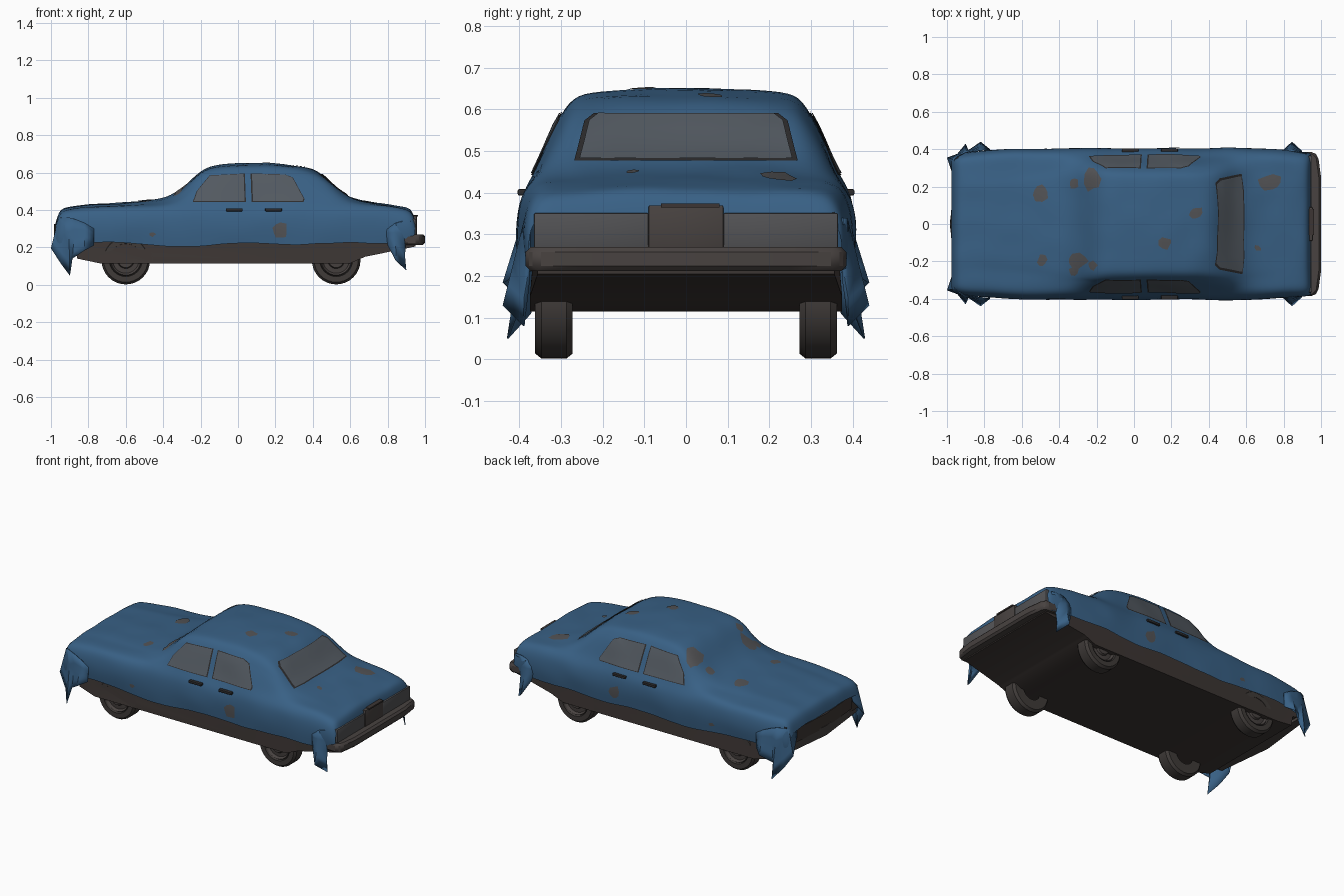
import bpy, bmesh, math, random
from mathutils import Vector, noise
from mathutils.bvhtree import BVHTree

if "Cube" in bpy.data.objects:
    bpy.data.objects.remove(bpy.data.objects["Cube"])

random.seed(4)


def material(name, r, g, b):
    m = bpy.data.materials.new(name)
    m.diffuse_color = (r, g, b, 1)
    m.use_nodes = True
    m.node_tree.nodes["Principled BSDF"].inputs["Base Color"].default_value = m.diffuse_color
    return m


BLUE = material("cover_blue", 0.04, 0.118, 0.235)
DARK = material("body_brown", 0.045, 0.036, 0.033)
TYRE = material("tyre_dark", 0.05, 0.043, 0.04)
RIM = material("rim_brown", 0.065, 0.055, 0.052)
GLASS = material("glass_grey", 0.085, 0.1, 0.118)
GREY = material("torn_grey", 0.085, 0.085, 0.09)
FRAME = material("frame_black", 0.025, 0.024, 0.025)


def finish(name, bm, mat, angle=40, recalc=True):
    if recalc:
        bmesh.ops.recalc_face_normals(bm, faces=bm.faces)
    me = bpy.data.meshes.new(name)
    bm.to_mesh(me)
    bm.free()
    me.materials.append(mat)
    ob = bpy.data.objects.new(name, me)
    bpy.context.collection.objects.link(ob)
    bpy.ops.object.select_all(action='DESELECT')
    ob.select_set(True)
    bpy.context.view_layer.objects.active = ob
    bpy.ops.object.shade_smooth_by_angle(angle=math.radians(angle))
    return ob


def bake(ob):
    # replace the mesh by its modified result
    bpy.context.view_layer.update()
    dg = bpy.context.evaluated_depsgraph_get()
    me = bpy.data.meshes.new_from_object(ob.evaluated_get(dg))
    ob.modifiers.clear()
    ob.data = me


def box(name, lo, hi, mat, bevel=0.0):
    bm = bmesh.new()
    bmesh.ops.create_cube(bm, size=1)
    for v in bm.verts:
        v.co = Vector([(a + b) / 2 + c * (b - a) for a, b, c in zip(lo, hi, v.co)])
    if bevel:
        bmesh.ops.bevel(bm, geom=bm.edges[:], offset=bevel, segments=2, affect='EDGES', profile=0.5)
    return finish(name, bm, mat)


def prism(name, pts, axis, lo, hi, mat):
    # extrude a flat outline along y or z
    bm = bmesh.new()
    put = (lambda a, b, t: (a, t, b)) if axis == 'y' else (lambda a, b, t: (a, b, t))
    r0 = [bm.verts.new(put(a, b, lo)) for a, b in pts]
    r1 = [bm.verts.new(put(a, b, hi)) for a, b in pts]
    bm.faces.new(r0)
    bm.faces.new(r1)
    for i in range(len(pts)):
        j = (i + 1) % len(pts)
        bm.faces.new((r0[i], r0[j], r1[j], r1[i]))
    return finish(name, bm, mat, 30)


# Fabric cover: x, half width, shoulder z, shoulder y, roof edge y, roof edge z, centre z
STATIONS = [
    (-.975, .345, .32, .33, .20, .33, .33), (-.955, .365, .385, .34, .22, .40, .405),
    (-.90, .38, .405, .355, .23, .415, .422), (-.70, .395, .415, .367, .24, .422, .437),
    (-.45, .40, .42, .37, .27, .435, .452), (-.36, .40, .425, .37, .29, .45, .477),
    (-.27, .40, .43, .365, .295, .51, .54), (-.18, .40, .437, .362, .285, .612, .638),
    (-.05, .40, .44, .362, .28, .625, .65), (.15, .40, .44, .362, .28, .625, .652),
    (.32, .40, .44, .362, .277, .62, .64), (.42, .40, .44, .362, .277, .592, .617),
    (.50, .405, .44, .362, .285, .527, .545), (.58, .405, .435, .362, .285, .457, .467),
    (.72, .395, .425, .36, .27, .43, .44), (.88, .385, .405, .355, .25, .415, .42),
    (.93, .378, .39, .345, .24, .40, .405), (.945, .37, .35, .34, .24, .345, .345)]
WHEEL_X = (-.6, .525)

bm = bmesh.new()
rows = []
for x, w, zs, ys, yt, zt, zc in STATIONS:
    zb = .215 + .01 * math.sin(x * 9 + 1) + sum(.015 for k in WHEEL_X if abs(x - k) < .12)
    half = [(w, zb), (w + .008, zb + .4 * (zs - zb)), (w - .003, zb + .8 * (zs - zb)), (ys, zs),
            (ys * .55 + yt * .45, zs * .45 + zt * .55), (yt, zt), (yt * .85, zt * .4 + zc * .6),
            (yt * .45, zc - .003)]
    full = half + [(0, zc)] + [(-y, z) for y, z in reversed(half)]
    rows.append([bm.verts.new((x, y, z)) for y, z in full])
for a, b in zip(rows, rows[1:]):
    for i in range(len(a) - 1):
        bm.faces.new((a[i], a[i + 1], b[i + 1], b[i]))
cover = finish("fabric_cover", bm, BLUE, 60)
cover.modifiers.new("smooth", 'SUBSURF').levels = 2
bake(cover)
for v in cover.data.vertices:  # gentle wrinkles
    v.co.z += noise.noise(v.co * 7) * .006
    v.co.y += noise.noise(v.co * 6 + Vector((5, 0, 0))) * .006 * (1 if abs(v.co.y) > .3 else 0)
bpy.context.view_layer.update()
tree = BVHTree.FromObject(cover, bpy.context.evaluated_depsgraph_get())


def patch(name, pts, view, mat, lift):
    # lay a flat outline onto the cover, seen from view: top, rear, left or right
    place, ray = {
        'top': (lambda a, b: (a, b, 2), (0, 0, -1)), 'rear': (lambda a, b: (2, a, b), (-1, 0, 0)),
        'right': (lambda a, b: (a, -2, b), (0, 1, 0)), 'left': (lambda a, b: (a, 2, b), (0, -1, 0))}[view]
    bm = bmesh.new()
    bm.faces.new([bm.verts.new(place(a, b)) for a, b in pts])
    bmesh.ops.triangulate(bm, faces=bm.faces[:])
    bmesh.ops.subdivide_edges(bm, edges=bm.edges[:], cuts=5, use_grid_fill=True)
    bmesh.ops.triangulate(bm, faces=bm.faces[:])
    d = Vector(ray)
    for v in bm.verts[:]:
        hit, n, _, _ = tree.ray_cast(v.co, d)
        if hit is None:
            bm.verts.remove(v)
        else:
            v.co = hit + (n if n.dot(d) < 0 else -n) * lift
    for f in bm.faces:
        f.normal_update()
        if f.normal.dot(d) > 0:
            f.normal_flip()
    return finish(name, bm, mat, 40, False)


def grow(pts, s):
    cx, cy = (sum(p[i] for p in pts) / len(pts) for i in (0, 1))
    return [(cx + (a - cx) * s, cy + (b - cy) * s) for a, b in pts]


# Windows with dark frames
FRONT_WIN = [(-.235, .445), (-.215, .50), (-.15, .58), (.03, .59), (.035, .445)]
BACK_WIN = [(.08, .445), (.075, .59), (.25, .585), (.29, .57), (.35, .46), (.345, .445)]
REAR_WIN = [(-.255, .478), (-.232, .57), (-.21, .587), (.21, .587), (.232, .57), (.255, .478)]
panes = [(n + s, p, s) for s in ('left', 'right')
         for n, p in (("front_window_", FRONT_WIN), ("back_window_", BACK_WIN))]
for n, p, s in panes + [("rear_window", REAR_WIN, 'rear')]:
    patch(n + "_frame", grow(p, 1.05), s, FRAME, .003)
    patch(n, p, s, GLASS, .006)

# Tears in the cover: centre, size, squash
TEARS = [(-.5, .17, .05, 1), (-.32, .22, .03, 1), (-.22, .24, .045, 1.6), (-.49, -.19, .028, 1.3),
         (-.30, -.2, .055, .8), (-.32, -.25, .03, 1), (-.22, -.22, .025, 1.2), (.33, .06, .038, 1),
         (.17, -.1, .038, .9), (.73, .22, .065, .7), (.66, -.13, .022, .8)]
SIDE_TEARS = [(.22, .29, .045, 1.1), (-.46, .27, .02, .7)]
for view, items in (('top', TEARS), ('left', SIDE_TEARS), ('right', SIDE_TEARS)):
    for cx, cy, r, q in items:
        ring = [(k * math.tau / 9, r * random.uniform(.65, 1.15)) for k in range(9)]
        patch("tear_" + view, [(cx + s * math.cos(a), cy + s * q * math.sin(a)) for a, s in ring],
              view, GREY, .003)

# Hanging cloth corners: top edge point, then bottom edge point
FRONT_DRAPE = [(-.968, .27, .33, -.975, .28, .29), (-.962, .345, .35, -1.0, .355, .195),
               (-.94, .365, .36, -.945, .375, .11), (-.905, .382, .36, -.90, .43, .05),
               (-.87, .388, .35, -.885, .395, .14), (-.82, .395, .33, -.82, .44, .185),
               (-.77, .398, .30, -.77, .40, .21)]
REAR_DRAPE = [(.79, .393, .30, .80, .398, .21), (.84, .39, .33, .845, .44, .13),
              (.875, .387, .34, .90, .39, .08), (.925, .378, .34, .885, .375, .19)]
for name, drape in (("front_drape", FRONT_DRAPE), ("rear_drape", REAR_DRAPE)):
    for s in (-1, 1):
        bm = bmesh.new()
        cols = []
        for ax, ay, az, bx, by, bz in drape:
            a, b = Vector((ax, s * ay, az)), Vector((bx, s * by, bz))
            cols.append([bm.verts.new(a.lerp(b, t / 4)) for t in range(5)])
        for c, d in zip(cols, cols[1:]):
            for i in range(4):
                bm.faces.new((c[i], d[i], d[i + 1], c[i + 1]))
        ob = finish(name, bm, BLUE, 50)
        ob.modifiers.new("cloth", 'SOLIDIFY').thickness = .004

# Lower body with wheel arches
SIDE = [(-.95, .36), (-.955, .22), (-.87, .2), (-.86, .14), (-.74, .115), (.60, .115),
        (.68, .15), (.95, .205), (.95, .27), (.942, .35), (.90, .37), (-.90, .37)]
body = prism("lower_body", SIDE, 'y', -.375, .375, DARK)
for v in body.data.vertices:
    if abs(v.co.x) > .85:
        v.co.y *= .95
    elif v.co.z > .3:
        v.co.y *= .9
for x in WHEEL_X:
    for s in (-1, 1):
        bm = bmesh.new()
        bmesh.ops.create_cone(bm, cap_ends=True, segments=32, radius1=.145, radius2=.145, depth=.25)
        for v in bm.verts:
            v.co = Vector((x + v.co.x, s * .375 + v.co.z, .13 + v.co.y))
        cutter = finish("arch_cutter", bm, DARK)
        cutter.hide_render = True
        mod = body.modifiers.new("arch", 'BOOLEAN')
        mod.object, mod.solver = cutter, 'EXACT'
        bake(body)
        bpy.data.objects.remove(cutter)

# Wheels, turned from a profile of radius and depth
TYRE_P = [(.06, -.045), (.118, -.045), (.13, -.03), (.13, .03), (.118, .045), (.088, .045), (.085, .03)]
RIM_P = [(.086, .03), (.08, .04), (.07, .025), (.045, .028), (.04, .04), (.02, .042), (.001, .042)]
for x in WHEEL_X:
    for s in (-1, 1):
        for name, prof, mat in (("tyre", TYRE_P, TYRE), ("wheel_rim", RIM_P, RIM)):
            bm = bmesh.new()
            rings = [[bm.verts.new((x + r * math.sin(k * math.tau / 32), s * (.317 + d),
                                    .132 + r * math.cos(k * math.tau / 32))) for k in range(32)]
                     for r, d in prof]
            for a, b in zip(rings, rings[1:]):
                for k in range(32):
                    bm.faces.new((a[k], a[k - 1], b[k - 1], b[k]))
            finish(name, bm, mat, 35)

# Bumpers, grille, rear panel and number plate recess
BUMP = [(.86, -.385), (.96, -.385), (.985, -.36), (1.0, -.25), (1.0, .25), (.985, .36), (.96, .385), (.86, .385)]
rear = prism("rear_bumper", BUMP, 'z', .212, .27, RIM)
rear.modifiers.new("round", 'BEVEL').width = .012
PROW = [(-.90, -.36), (-.945, -.355), (-.985, 0), (-.945, .355), (-.90, .36)]
prism("front_bumper", PROW, 'z', .19, .25, RIM)
prism("grille", [(-.93, -.3), (-.96, -.29), (-.983, 0), (-.96, .29), (-.93, .3)], 'z', .24, .325, DARK)
for s in (-1, 1):
    y = sorted((s * .09, s * .365))
    box("rear_light_panel", (.93, y[0], .265), (.953, y[1], .352), GREY, .005)
    for x in (-.02, .19):
        box("door_handle", (x - .045, s * .392 - .012, .393), (x + .045, s * .392 + .012, .409), FRAME, .004)
box("plate_recess", (.93, -.09, .26), (.956, .09, .37), RIM, .004)
box("plate_lip", (.93, -.06, .365), (.962, .08, .374), DARK)
